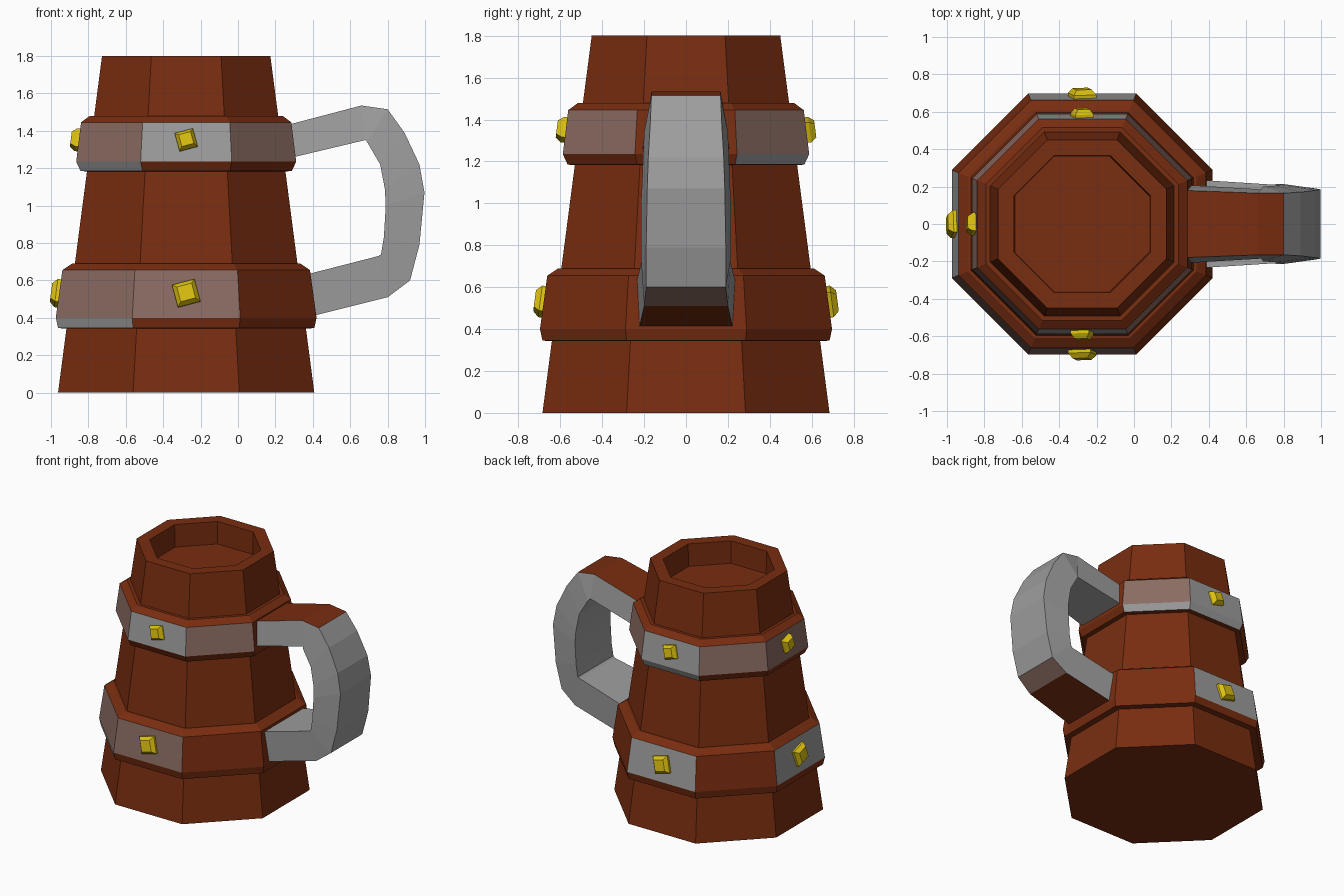
import bpy, bmesh, math
from mathutils import Matrix, Vector

if "Cube" in bpy.data.objects:
    bpy.data.objects.remove(bpy.data.objects["Cube"])

CX = -0.277                      # axis of the mug body
K = 1 / math.cos(math.pi / 8)    # apothem -> corner radius


def material(name, rgb):
    m = bpy.data.materials.new(name)
    m.diffuse_color = (*rgb, 1)
    m.use_nodes = True
    m.node_tree.nodes["Principled BSDF"].inputs["Base Color"].default_value = m.diffuse_color
    return m


wood = material("wood", (0.19, 0.026, 0.005))
metal = material("metal", (0.34, 0.34, 0.34))
worn = material("worn_metal", (0.26, 0.15, 0.125))
gold = material("gold", (0.72, 0.53, 0.005))


def finish(bm, name, *mats):
    bmesh.ops.recalc_face_normals(bm, faces=bm.faces[:])
    me = bpy.data.meshes.new(name)
    bm.to_mesh(me)
    bm.free()
    for m in mats:
        me.materials.append(m)
    ob = bpy.data.objects.new(name, me)
    bpy.context.collection.objects.link(ob)
    return ob


def skin(bm, rings, closed=False, paint={}):
    """Bridge rings of points; paint maps (segment, side) to a material slot."""
    vs = [[bm.verts.new(p) for p in r] for r in rings]
    n = len(vs[0])
    for i in range(len(vs) - (0 if closed else 1)):
        a, b = vs[i], vs[(i + 1) % len(vs)]
        for j in range(n):
            f = bm.faces.new((a[j], a[(j + 1) % n], b[(j + 1) % n], b[j]))
            f.material_index = paint.get((i, j), 0)
    if not closed:
        bm.faces.new(vs[0])
        bm.faces.new(vs[-1])


def octagon(apothem, z):
    angles = [math.pi / 8 + i * math.pi / 4 for i in range(8)]
    return [(CX + apothem * K * math.cos(t), apothem * K * math.sin(t), z) for t in angles]


def turned(name, profile, closed=False, paint={}):
    bm = bmesh.new()
    skin(bm, [octagon(a, z) for a, z in profile], closed, paint)
    finish(bm, name, wood, metal, worn)


# Tapered eight-sided body with a shallow recess in the top
turned("mug_body", [(0.685, 0), (0.45, 1.8), (0.365, 1.8), (0.36, 1.63)])

# Bands with bevelled edges; sides run 45, 90, 135 ... 360 degrees
METAL, WORN = 1, 2
lower_paint = {(2, 1): METAL, (2, 3): METAL, (2, 4): WORN, (2, 5): WORN, (1, 4): METAL}
upper_paint = {(2, 0): WORN, (2, 1): METAL, (2, 2): WORN, (2, 3): WORN, (2, 4): WORN,
               (2, 5): METAL, (2, 6): WORN, (1, 0): METAL, (1, 1): METAL, (1, 4): METAL}
turned("lower_band", [(0.60, 0.34), (0.685, 0.345), (0.697, 0.40), (0.662, 0.655),
                      (0.61, 0.69), (0.56, 0.69)], True, lower_paint)
turned("upper_band", [(0.50, 1.18), (0.565, 1.185), (0.588, 1.235), (0.562, 1.445),
                      (0.515, 1.48), (0.46, 1.48)], True, upper_paint)

# Handle: outer x, z, inner x, z, outer and inner half width
stations = [
    (0.26, 1.43, 0.26, 1.25, 0.18, 0.21),
    (0.66, 1.535, 0.68, 1.35, 0.165, 0.185),
    (0.80, 1.515, 0.69, 1.34, 0.165, 0.20),
    (0.89, 1.39, 0.76, 1.22, 0.17, 0.205),
    (0.97, 1.22, 0.785, 1.09, 0.18, 0.21),
    (0.997, 1.07, 0.79, 1.00, 0.185, 0.215),
    (0.97, 0.79, 0.78, 0.83, 0.19, 0.215),
    (0.92, 0.60, 0.765, 0.74, 0.19, 0.215),
    (0.80, 0.51, 0.75, 0.73, 0.20, 0.21),
    (0.36, 0.40, 0.36, 0.63, 0.225, 0.235),
]
bm = bmesh.new()
skin(bm, [[(ox, -wo, oz), (ox, wo, oz), (ix, wi, iz), (ix, -wi, iz)]
          for ox, oz, ix, iz, wo, wi in stations],
     paint={(0, 0): 1, (1, 0): 1, (7, 0): 2, (8, 0): 1})
finish(bm, "handle", metal, wood, worn)


# Bevelled square studs on the front, left and back faces
def stud(name, angle, apothem, z, s):
    local = (Matrix.Translation((CX, 0, 0)) @ Matrix.Rotation(angle, 4, 'Z')
             @ Matrix.Translation((apothem, 0, z)) @ Matrix.Rotation(-0.13, 4, 'Y')
             @ Matrix.Rotation(math.radians(15), 4, 'X'))
    bm = bmesh.new()
    skin(bm, [[local @ Vector((d, u * h, v * h))
               for u, v in ((-1, -1), (1, -1), (1, 1), (-1, 1))]
              for d, h in ((-0.03, s), (0.017, s), (0.044, s * 0.66))])
    finish(bm, name, gold)


for side, angle in (("front", -90), ("left", 180), ("back", 90)):
    stud("lower_stud_" + side, math.radians(angle), 0.679, 0.53, 0.062)
    stud("upper_stud_" + side, math.radians(angle), 0.573, 1.35, 0.05)
